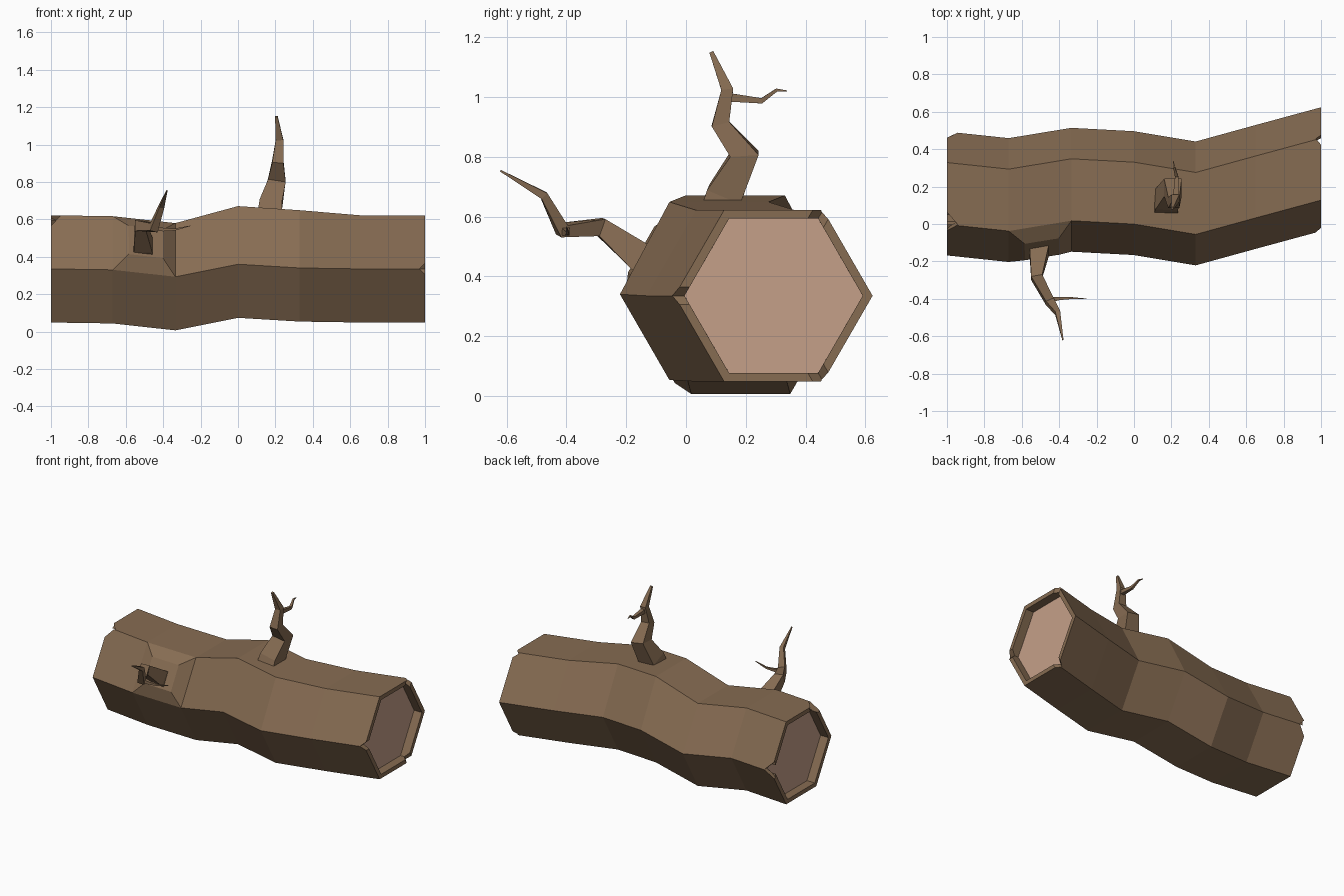
import bpy, bmesh, math
from mathutils import Vector, Matrix

if "Cube" in bpy.data.objects:
    bpy.data.objects.remove(bpy.data.objects["Cube"])


def material(name, color):
    m = bpy.data.materials.new(name)
    m.diffuse_color = (*color, 1)
    m.use_nodes = True
    m.node_tree.nodes["Principled BSDF"].inputs["Base Color"].default_value = m.diffuse_color
    return m


BARK = material("bark", (0.24, 0.15, 0.085))
WOOD = material("cut_wood", (0.56, 0.35, 0.25))


def make_object(name, bm, *mats):
    bmesh.ops.recalc_face_normals(bm, faces=bm.faces)
    me = bpy.data.meshes.new(name)
    bm.to_mesh(me)
    bm.free()
    for m in mats:
        me.materials.append(m)
    ob = bpy.data.objects.new(name, me)
    bpy.context.collection.objects.link(ob)
    return ob


def bridge(bm, rings):
    """Join successive vertex rings with quads and close both ends."""
    n = len(rings[0])
    sides = [[bm.faces.new((a[i], a[(i + 1) % n], b[(i + 1) % n], b[i]))
              for i in range(n)] for a, b in zip(rings, rings[1:])]
    ends = [bm.faces.new(rings[0][::-1]), bm.faces.new(rings[-1])]
    bmesh.ops.recalc_face_normals(bm, faces=bm.faces)
    return sides, ends


# Log: hexagonal sections (x, centre y, centre z, lift of the top edge)
R = 0.331
SECTIONS = [(-1, 0.163, 0.335, 0), (-0.67, 0.128, 0.33, 0), (-0.335, 0.183, 0.293, 0),
            (0, 0.165, 0.36, 0.024), (0.33, 0.11, 0.34, 0.022),
            (0.65, 0.198, 0.335, 0), (1, 0.293, 0.335, 0)]


def hex_point(section, k):
    x, y, z, lift = section
    a = math.radians(60 * k)
    return Vector((x, y + R * math.cos(a), z + R * math.sin(a) + (lift if k in (1, 2) else 0)))


bm = bmesh.new()
rings = [[bm.verts.new(hex_point(s, k)) for k in range(6)] for s in SECTIONS]
sides, ends = bridge(bm, rings)

# Raised collar under the front branch
bmesh.ops.inset_individual(bm, faces=[sides[1][2]], thickness=0.11, depth=0.05)

# Rim and recessed cut face at both ends
bmesh.ops.inset_individual(bm, faces=ends, thickness=0.033)
bmesh.ops.inset_individual(bm, faces=ends, thickness=0.0001, depth=-0.06)
for f in ends:
    f.material_index = 1
log = make_object("log", bm, BARK, WOOD)

# V-shaped chips in the rims: (section, corner, depth)
bm = bmesh.new()
for idx, k, d in [(0, 2, 0.057), (0, 0, 0.057), (-1, 1, 0.03), (-1, 3, 0.03), (-1, 5, 0.03)]:
    mat = (Matrix.Translation(hex_point(SECTIONS[idx], k))
           @ Matrix.Rotation(math.radians(60 * k), 4, 'X')
           @ Matrix.Diagonal((1, 1.0, 1, 1))
           @ Matrix.Rotation(math.radians(45), 4, 'Y'))
    side = d * math.sqrt(2)
    bmesh.ops.create_cube(bm, size=1, matrix=mat @ Matrix.Diagonal((side, 0.1, side, 1)))
chips = make_object("rim_chip_cutter", bm, BARK)
chips.hide_render = True
mod = log.modifiers.new("chips", 'BOOLEAN')
mod.operation = 'DIFFERENCE'
mod.solver = 'EXACT'
mod.object = chips
bpy.context.view_layer.objects.active = log
bpy.ops.object.modifier_apply(modifier=mod.name)
bpy.data.objects.remove(chips)


# Branches: square tubes along (x, y, z, width)
def branch(name, path):
    bm = bmesh.new()
    pts = [Vector(p[:3]) for p in path]
    rings = []
    for i, p in enumerate(path):
        t = (pts[min(i + 1, len(pts) - 1)] - pts[max(i - 1, 0)]).normalized()
        ref = Vector((1, 0, 0)) if abs(t.x) < 0.8 else Vector((0, 0, 1))
        u = (ref - t * ref.dot(t)).normalized()
        v = t.cross(u)
        h = p[3] / 2
        rings.append([bm.verts.new(pts[i] + u * a * h + v * b * h)
                      for a, b in ((1, 1), (-1, 1), (-1, -1), (1, -1))])
    bridge(bm, rings)
    return make_object(name, bm, BARK)


branch("top_branch", [(0.17, 0.115, 0.62, 0.13), (0.175, 0.13, 0.675, 0.12), (0.208, 0.195, 0.81, 0.095),
                      (0.213, 0.115, 0.91, 0.06), (0.222, 0.138, 1.025, 0.04), (0.205, 0.085, 1.15, 0.014)])
branch("top_twig", [(0.222, 0.13, 1.0, 0.03), (0.228, 0.253, 0.987, 0.018),
                    (0.215, 0.303, 1.023, 0.01), (0.21, 0.338, 1.02, 0.003)])
branch("front_branch", [(-0.505, -0.08, 0.42, 0.11), (-0.508, -0.15, 0.462, 0.1), (-0.52, -0.285, 0.565, 0.06),
                        (-0.45, -0.415, 0.555, 0.045), (-0.408, -0.475, 0.67, 0.027), (-0.38, -0.62, 0.753, 0.006)])
branch("front_twig", [(-0.45, -0.405, 0.553, 0.028), (-0.4, -0.398, 0.545, 0.018),
                      (-0.34, -0.396, 0.545, 0.011), (-0.255, -0.4, 0.565, 0.003)])
